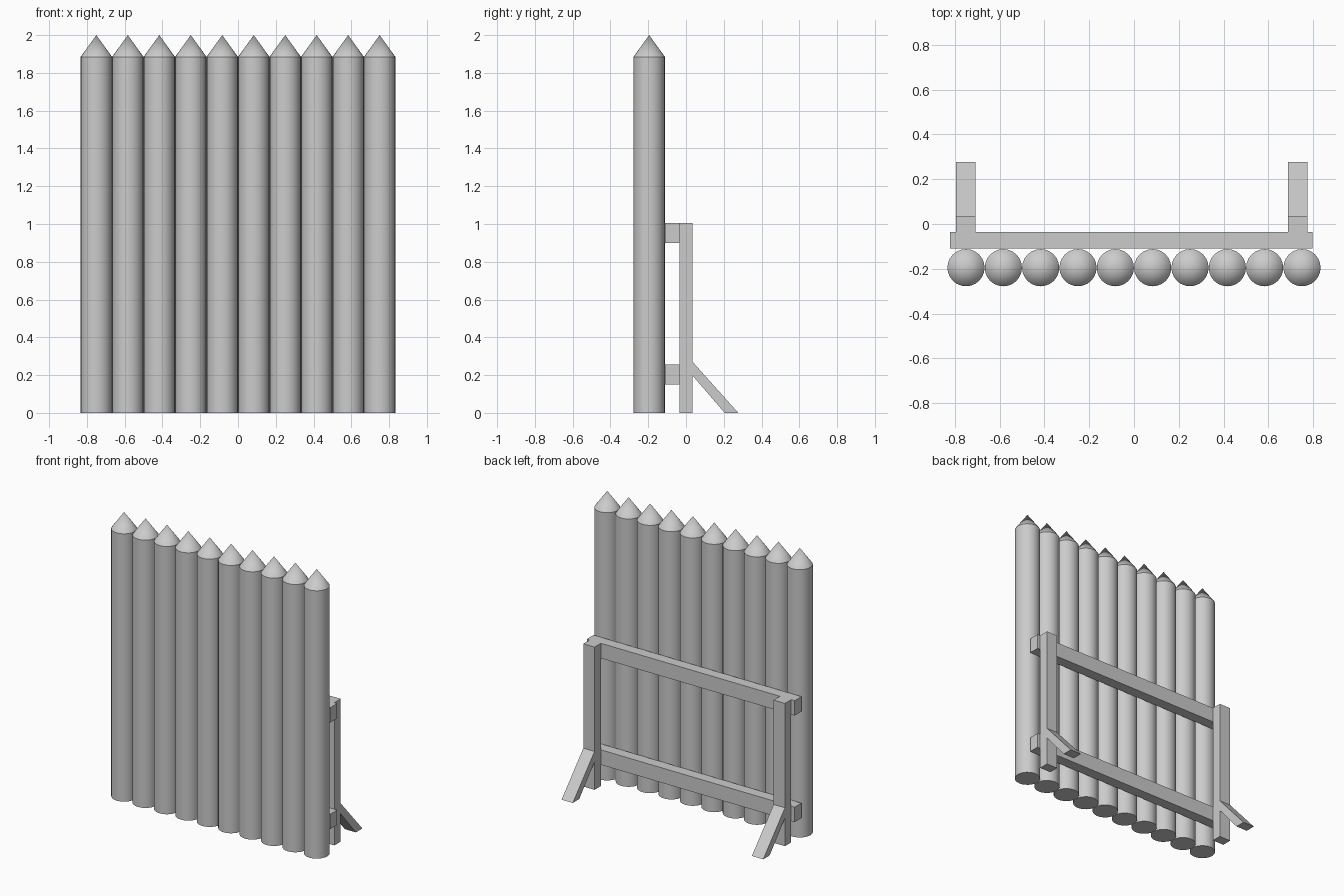
import bpy, bmesh, math

if "Cube" in bpy.data.objects:
    bpy.data.objects.remove(bpy.data.objects["Cube"])

def finish(name, bm):
    bmesh.ops.recalc_face_normals(bm, faces=bm.faces)
    me = bpy.data.meshes.new(name)
    bm.to_mesh(me)
    bm.free()
    ob = bpy.data.objects.new(name, me)
    bpy.context.collection.objects.link(ob)
    return ob

def extrude_x(name, profile, x0, x1):
    """Extrude a (y, z) outline from x0 to x1."""
    bm = bmesh.new()
    face = bm.faces.new([bm.verts.new((x0, y, z)) for y, z in profile])
    ext = bmesh.ops.extrude_face_region(bm, geom=[face])
    verts = [v for v in ext["geom"] if isinstance(v, bmesh.types.BMVert)]
    bmesh.ops.translate(bm, verts=verts, vec=(x1 - x0, 0, 0))
    return finish(name, bm)

def rect(y0, y1, z0, z1):
    return [(y0, z0), (y1, z0), (y1, z1), (y0, z1)]

def stake(name, x, y, r, shoulder, top, sides=24):
    bm = bmesh.new()
    rings = [[bm.verts.new((x + r * math.cos(2 * math.pi * i / sides),
                            y + r * math.sin(2 * math.pi * i / sides), z))
              for i in range(sides)] for z in (0, shoulder)]
    tip = bm.verts.new((x, y, top))
    bm.faces.new(rings[0])
    for i in range(sides):
        j = (i + 1) % sides
        bm.faces.new((rings[0][i], rings[0][j], rings[1][j], rings[1][i]))
        bm.faces.new((rings[1][i], rings[1][j], tip))
    ob = finish(name, bm)
    bpy.ops.object.select_all(action='DESELECT')
    ob.select_set(True)
    bpy.context.view_layer.objects.active = ob
    bpy.ops.object.shade_smooth_by_angle(angle=math.radians(30))

# Row of pointed stakes
for i in range(10):
    stake(f"stake_{i + 1}", -0.75 + i / 6, -0.195, 0.083, 1.885, 2.0)

# Horizontal rails behind the stakes
for name, z in (("lower_rail", 0.15), ("upper_rail", 0.9)):
    extrude_x(name, rect(-0.11, -0.035, z, z + 0.105), -0.822, 0.797)

# Support posts with slanted braces
brace = [(0.035, 0.27), (0.035, 0.197), (0.205, 0), (0.277, 0)]
for side, x0, x1 in (("left", -0.795, -0.707), ("right", 0.688, 0.775)):
    extrude_x(f"{side}_post", rect(-0.035, 0.035, 0, 1.005), x0, x1)
    extrude_x(f"{side}_brace", brace, x0, x1)
